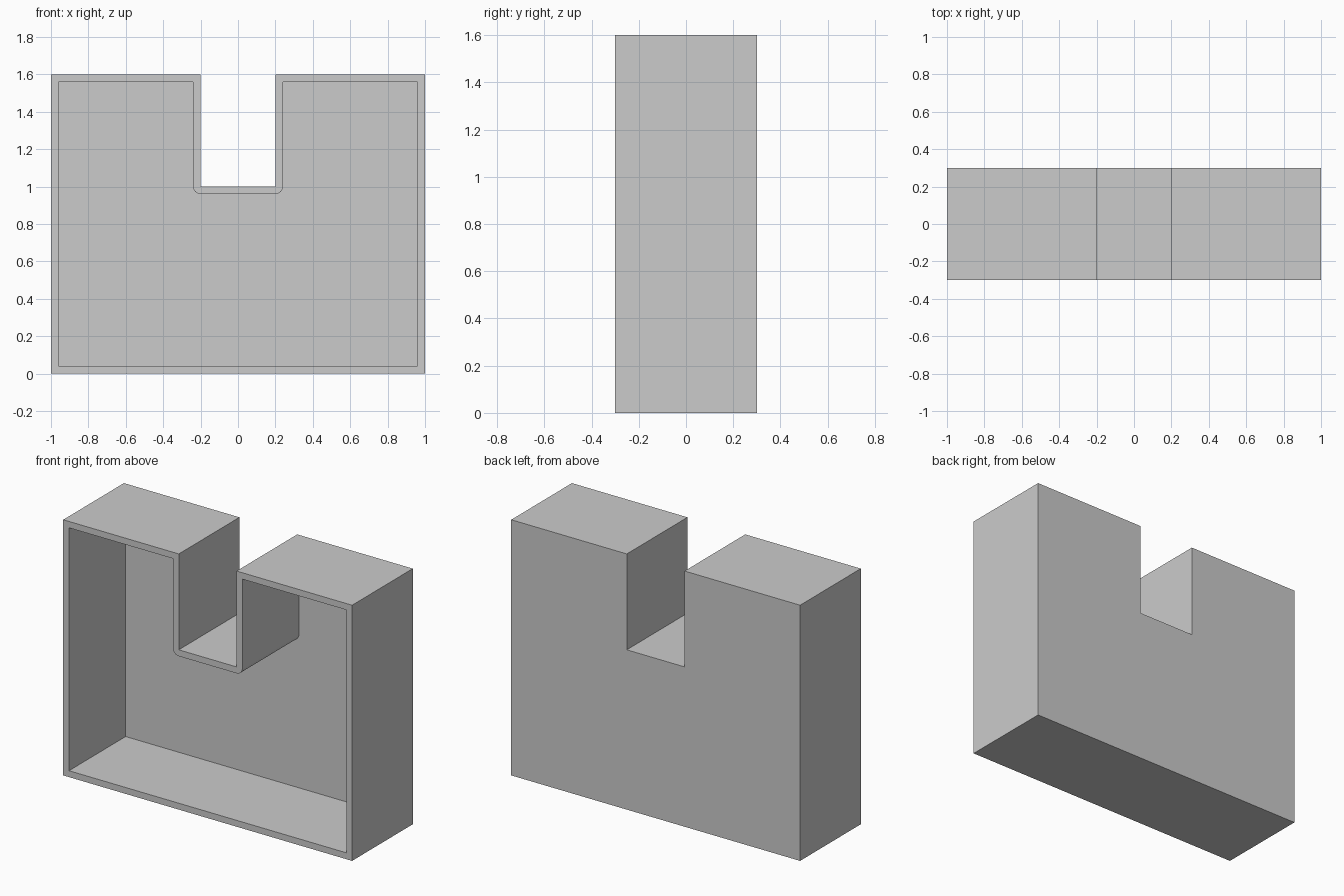
import bpy, bmesh
from math import cos, sin, pi

if "Cube" in bpy.data.objects:
    bpy.data.objects.remove(bpy.data.objects["Cube"])

WALL, FRONT, BACK = 0.04, -0.3, 0.3
STEPS = 8

# Right half of the outline as (outer point, inner point) pairs
half = [((1, 0), (1 - WALL, WALL)),
        ((1, 1.6), (1 - WALL, 1.6 - WALL)),
        ((0.2, 1.6), (0.2 + WALL, 1.6 - WALL))]
# Rounded inner corner under the notch
for i in range(STEPS + 1):
    a = -pi / 2 * i / STEPS
    half.append(((0.2, 1), (0.2 + WALL * cos(a), 1 + WALL * sin(a))))
mirrored = [((-o[0], o[1]), (-n[0], n[1])) for o, n in reversed(half)]
pairs = half + mirrored

bm = bmesh.new()
cache = {}


def vert(p, y):
    key = (round(p[0], 5), y, round(p[1], 5))
    if key not in cache:
        cache[key] = bm.verts.new(key)
    return cache[key]


def face(verts):
    unique = list(dict.fromkeys(verts))
    if len(unique) > 2:
        bm.faces.new(unique)


# Outer walls, front rim and inner walls
for (o1, n1), (o2, n2) in zip(pairs, pairs[1:] + pairs[:1]):
    face([vert(o1, FRONT), vert(o2, FRONT), vert(o2, BACK), vert(o1, BACK)])
    face([vert(o1, FRONT), vert(o2, FRONT), vert(n2, FRONT), vert(n1, FRONT)])
    face([vert(n1, FRONT), vert(n2, FRONT), vert(n2, BACK - WALL), vert(n1, BACK - WALL)])

# Back panel: outside and inside faces
face([vert(o, BACK) for o, n in pairs])
face([vert(n, BACK - WALL) for o, n in pairs])
bmesh.ops.recalc_face_normals(bm, faces=bm.faces)

mesh = bpy.data.meshes.new("notched_open_box")
bm.to_mesh(mesh)
bm.free()
box = bpy.data.objects.new("notched_open_box", mesh)
bpy.context.collection.objects.link(box)
bpy.context.view_layer.objects.active = box
box.select_set(True)
bpy.ops.object.shade_smooth_by_angle(angle=pi / 6)
